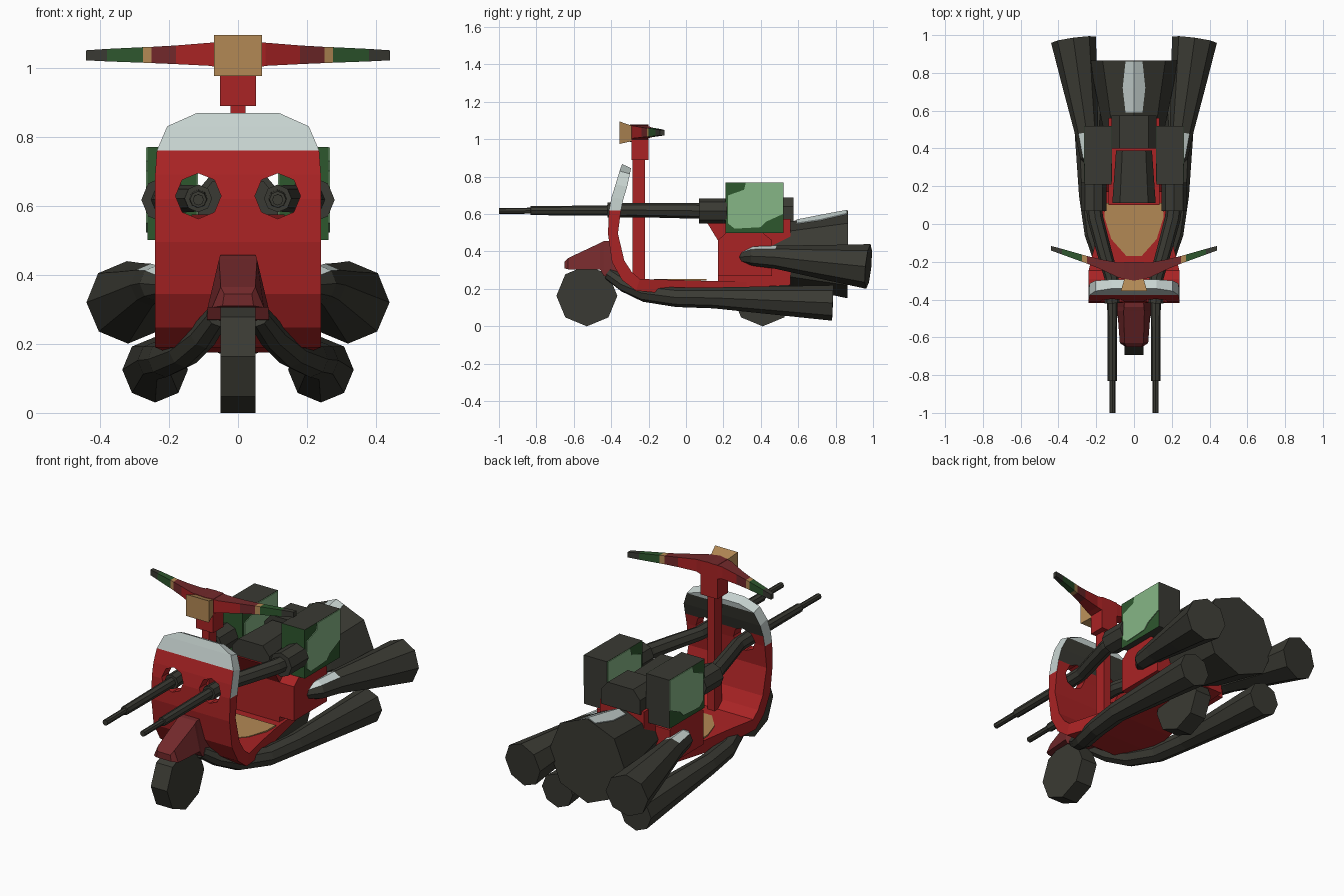
import bpy, bmesh, math
from mathutils import Vector


def material(name, rgb):
    m = bpy.data.materials.new(name)
    m.diffuse_color = (*rgb, 1)
    return m


RED = material("red paint", (0.40, 0.017, 0.018))
MAROON = material("maroon paint", (0.17, 0.022, 0.024))
DARK = material("dark metal", (0.042, 0.042, 0.033))
LIGHT = material("pale grey", (0.58, 0.66, 0.64))
TAN = material("tan", (0.45, 0.25, 0.09))
GREEN = material("light green", (0.24, 0.47, 0.24))
FOREST = material("dark green", (0.027, 0.095, 0.027))


def loft(name, rings, mats, rule=None, sx=1):
    """Skin a row of equal-sized rings, cap both ends; rule(centre, normal) picks the colour."""
    bm = bmesh.new()
    rows = [[bm.verts.new((p[0] * sx, p[1], p[2])) for p in r] for r in rings]
    n = len(rows[0])
    for a, b in zip(rows, rows[1:]):
        for i in range(n):
            j = (i + 1) % n
            bm.faces.new((a[i], a[j], b[j], b[i]))
    bm.faces.new(rows[0])
    bm.faces.new(rows[-1][::-1])
    bmesh.ops.recalc_face_normals(bm, faces=bm.faces)
    if rule:
        for f in bm.faces:
            f.material_index = rule(f.calc_center_median(), f.normal)
    me = bpy.data.meshes.new(name)
    bm.to_mesh(me)
    bm.free()
    for m in mats:
        me.materials.append(m)
    ob = bpy.data.objects.new(name, me)
    bpy.context.collection.objects.link(ob)
    return ob


def tube(name, path, radii, mats, rule=None, sx=1, n=8):
    """Faceted tube along a path with a radius at each point."""
    pts = [Vector(p) for p in path]
    rings = []
    for i, p in enumerate(pts):
        t = (pts[min(i + 1, len(pts) - 1)] - pts[max(i - 1, 0)]).normalized()
        side = t.cross(Vector((0, 0, 1))).normalized()
        up = side.cross(t)
        rings.append([p + radii[i] * (side * math.cos(a) + up * math.sin(a))
                      for a in (2 * math.pi * k / n for k in range(n))])
    return loft(name, rings, mats, rule, sx)


def prism(name, yz, x0, x1, mats, rule=None, sx=1):
    """Side profile extruded across x."""
    return loft(name, [[(x, y, z) for y, z in yz] for x in (x0, x1)], mats, rule, sx)


def box(name, x0, x1, y0, y1, z0, z1, mats, rule=None, sx=1):
    return prism(name, [(y0, z0), (y1, z0), (y1, z1), (y0, z1)], x0, x1, mats, rule, sx)


# Wheels
for name, y in (("front_wheel", -0.53), ("rear_wheel", 0.41)):
    tube(name, [(-0.05, y, 0.163), (0.05, y, 0.163)], [0.163] * 2, [DARK])

# Front fender: y, bottom z, top z, bottom half width, top half width
fender = [(-0.65, 0.31, 0.345, 0.045, 0.04), (-0.63, 0.305, 0.365, 0.075, 0.05),
          (-0.46, 0.305, 0.445, 0.088, 0.055), (-0.44, 0.27, 0.455, 0.09, 0.052),
          (-0.37, 0.265, 0.46, 0.09, 0.05)]
loft("front_fender", [[(-wb, y, zb), (wb, y, zb), (wt, y, zt), (-wt, y, zt)]
                      for y, zb, zt, wb, wt in fender], [MAROON])

# Leg shield and floor: front/lower point, back/upper point, half width
shield_rows = [(-0.342, 0.868, -0.294, 0.845, 0.12), (-0.355, 0.83, -0.30, 0.815, 0.205),
               (-0.376, 0.76, -0.315, 0.745, 0.235), (-0.398, 0.69, -0.335, 0.68, 0.24),
               (-0.412, 0.62, -0.348, 0.62, 0.24), (-0.417, 0.495, -0.364, 0.495, 0.24),
               (-0.396, 0.344, -0.33, 0.352, 0.24), (-0.342, 0.247, -0.29, 0.29, 0.24),
               (-0.267, 0.19, -0.246, 0.253, 0.24), (-0.10, 0.175, -0.10, 0.249, 0.205),
               (0.10, 0.175, 0.10, 0.243, 0.165), (0.36, 0.20, 0.36, 0.236, 0.13)]


def shield_rule(c, n):
    if c.z > 0.76:
        return 2 if n.y > 0.5 and c.z < 0.8 else 1
    if abs(n.x) > 0.6 and c.z > 0.63:
        return 1
    return 2 if n.y > 0.5 and c.z > 0.69 else 0


shield = loft("leg_shield_and_floor",
              [[(-w, yf, zf), (w, yf, zf), (w, yb, zb), (-w, yb, zb)]
               for yf, zf, yb, zb, w in shield_rows], [RED, LIGHT, DARK], shield_rule)

# Gun holes through the shield
bpy.context.view_layer.objects.active = shield
for sx in (1, -1):
    cutter = tube("hole_cutter", [(0.115, -0.5, 0.628), (0.115, -0.27, 0.628)],
                  [0.066] * 2, [RED], sx=sx)
    cutter.hide_render = True
    mod = shield.modifiers.new("hole", 'BOOLEAN')
    mod.operation = 'DIFFERENCE'
    mod.solver = 'EXACT'
    mod.object = cutter
    bpy.ops.object.modifier_apply(modifier=mod.name)
    bpy.data.objects.remove(cutter)

# Tan floor mat
mat_outline = [(-0.04, -0.17), (0.04, -0.17), (0.12, -0.08), (0.155, 0.03), (0.155, 0.11),
               (-0.155, 0.11), (-0.155, 0.03), (-0.12, -0.08)]
loft("floor_mat", [[(x, y, z) for x, y in mat_outline] for z in (0.244, 0.252)], [TAN])

# Steering column, head, headlight
box("steering_column", -0.022, 0.022, -0.285, -0.22, 0.2, 0.9, [RED])
box("steering_head", -0.052, 0.052, -0.292, -0.2, 0.888, 1.076, [RED, MAROON],
    lambda c, n: int(n.z > 0.5))
loft("headlight", [[(-w, y, z0), (w, y, z0), (w, y, z1), (-w, y, z1)]
                   for y, w, z0, z1 in ((-0.355, 0.07, 0.975, 1.095),
                                        (-0.288, 0.05, 0.99, 1.072))], [TAN])

# Handlebars: x, centre y, half depth, bottom z, top z
bar = [(0, -0.25, 0.05, 0.985, 1.078), (0.08, -0.245, 0.04, 1.005, 1.072),
       (0.18, -0.212, 0.026, 1.01, 1.064), (0.25, -0.189, 0.02, 1.013, 1.06),
       (0.275, -0.181, 0.019, 1.014, 1.059), (0.38, -0.147, 0.015, 1.018, 1.054),
       (0.44, -0.128, 0.012, 1.021, 1.05)]


def bar_rule(c, n):
    x = abs(c.x)
    if x < 0.25:
        return 1 if n.z > 0.5 or x > 0.18 else 0
    return 2 if x < 0.275 else 3 if x < 0.38 else 4


for sx in (1, -1):
    loft("handlebar", [[(x, y - d, z0), (x, y + d, z0), (x, y + d, z1), (x, y - d, z1)]
                       for x, y, d, z0, z1 in bar], [RED, MAROON, TAN, FOREST, DARK], bar_rule, sx)

# Rear body and seat
prism("rear_body", [(0.10, 0.575), (0.56, 0.575), (0.56, 0.22), (0.17, 0.2), (0.17, 0.46)],
      -0.135, 0.135, [RED])
for name, y0, y1, w0, w1, top in (("front_seat", 0.11, 0.39, 0.115, 0.095, 0.67),
                                  ("rear_seat", 0.40, 0.575, 0.12, 0.12, 0.69)):
    loft(name, [[(-w, y, 0.56), (w, y, 0.56), (w, y, top - 0.05), (w * 0.65, y, top),
                 (-w * 0.65, y, top), (-w, y, top - 0.05)]
                for y, w in ((y0, w0), (y1, w1))], [DARK])

# Big rear engine with a pale ridge strip
tube("rear_engine", [(0, 0.45, 0.39), (0, 0.58, 0.387), (0, 0.865, 0.385)],
     [0.15, 0.178, 0.235], [DARK])
loft("engine_ridge_strip",
     [[(-w, y, t - 0.415 * w + 0.004), (0, y, t + 0.004), (w, y, t - 0.415 * w + 0.004),
       (w, y, t - 0.415 * w - 0.003), (0, y, t - 0.003), (-w, y, t - 0.415 * w - 0.003)]
      for y, t, w in ((0.59, 0.567, 0.045), (0.72, 0.5925, 0.06), (0.86, 0.619, 0.045))], [LIGHT])

green_patch = [(0.225, 0.55), (0.26, 0.522), (0.40, 0.53), (0.43, 0.56), (0.518, 0.60),
               (0.518, 0.768), (0.32, 0.768), (0.31, 0.73), (0.225, 0.70)]

for sx in (1, -1):
    # Side cowls
    prism("side_cowl", [(0.17, 0.27), (0.17, 0.46), (0.215, 0.5), (0.41, 0.5), (0.46, 0.46),
                        (0.46, 0.27)], 0.1, 0.225, [RED], sx=sx)

    # Ammunition boxes with green camouflage sides
    box("ammunition_box", 0.12, 0.262, 0.21, 0.52, 0.5, 0.77, [DARK, FOREST],
        lambda c, n: int(abs(n.x) > 0.5 or n.y < -0.5), sx)
    prism("outer_green_patch", green_patch, 0.259, 0.266, [GREEN], sx=sx)
    prism("inner_green_patch", green_patch, 0.116, 0.123, [GREEN], sx=sx)

    # Guns: housing, bent thick barrel, thin barrel and tip
    tube("gun_housing", [(0.213, 0.07, 0.617), (0.213, 0.22, 0.617)], [0.067] * 2, [DARK], sx=sx)
    tube("gun_barrel", [(0.213, 0.10, 0.617), (0.205, 0.03, 0.618), (0.165, -0.12, 0.62),
                        (0.12, -0.28, 0.621), (0.115, -0.42, 0.621)],
         [0.042, 0.042, 0.04, 0.038, 0.04], [DARK], sx=sx)
    tube("gun_muzzle", [(0.115, -0.4, 0.62), (0.115, -0.83, 0.618), (0.115, -0.831, 0.618),
                        (0.115, -1.0, 0.617)], [0.027, 0.024, 0.016, 0.016], [DARK], sx=sx)

    # Upper exhaust flaring to the back
    tube("upper_exhaust", [(0.20, 0.30, 0.37), (0.235, 0.36, 0.375), (0.25, 0.48, 0.37),
                           (0.285, 0.72, 0.345), (0.32, 0.975, 0.32)],
         [0.03, 0.052, 0.062, 0.09, 0.12], [DARK, LIGHT],
         lambda c, n: int(c.y < 0.44 and n.z > 0.75), sx)

    # Lower exhaust running under the floor
    tube("lower_exhaust", [(0.06, -0.41, 0.28), (0.10, -0.33, 0.225), (0.155, -0.22, 0.178),
                           (0.21, -0.05, 0.155), (0.235, 0.15, 0.152), (0.24, 0.785, 0.125)],
         [0.035, 0.042, 0.048, 0.052, 0.056, 0.095], [DARK], sx=sx)
